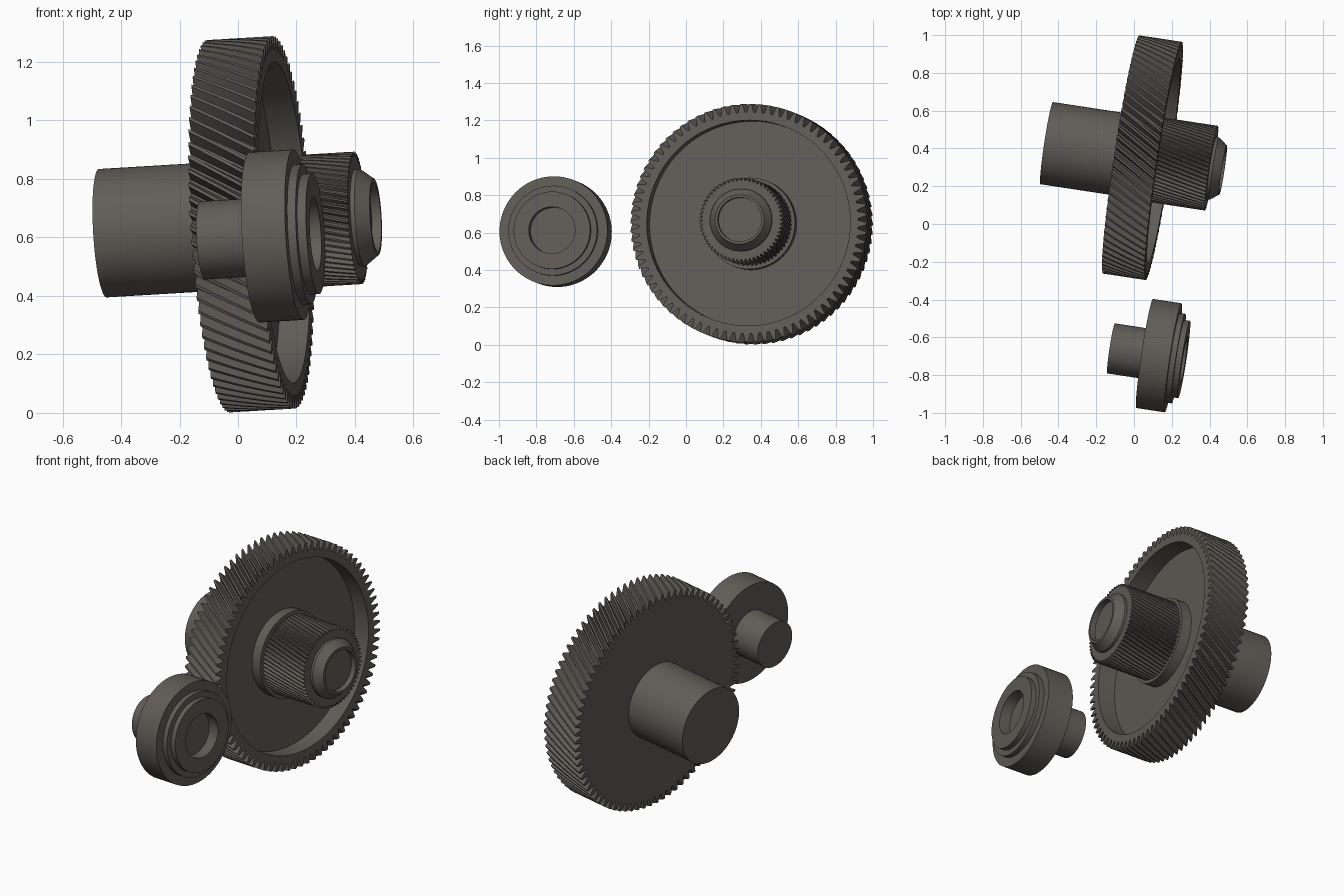
import bpy, bmesh
from math import pi, sin, cos
from mathutils import Vector, Matrix

cube = bpy.data.objects.get("Cube")
if cube:
    bpy.data.objects.remove(cube, do_unlink=True)

# Single dark steel colour
steel = bpy.data.materials.new("dark_steel")
steel.use_nodes = True
steel.diffuse_color = (0.12, 0.11, 0.098, 1)
steel.node_tree.nodes["Principled BSDF"].inputs["Base Color"].default_value = steel.diffuse_color

# Both shafts share one tilted axis; parts are built along local z
AXIS = Vector((1, -0.152, 0.06)).normalized()
TILT = Vector((0, 0, 1)).rotation_difference(AXIS).to_matrix().to_4x4()
GEAR_CENTRE = Vector((0.045, 0.351, 0.645))
PULLEY_CENTRE = Vector((0.132, -0.697, 0.605))


def build(name, rings, centre):
    """Skin a stack of equal-sized point rings and cap both ends."""
    bm = bmesh.new()
    loops = [[bm.verts.new(p) for p in ring] for ring in rings]
    n = len(loops[0])
    for a, b in zip(loops, loops[1:]):
        for i in range(n):
            j = (i + 1) % n
            bm.faces.new((a[i], a[j], b[j], b[i]))
    bm.faces.new(loops[0][::-1])
    bm.faces.new(loops[-1])
    bmesh.ops.recalc_face_normals(bm, faces=bm.faces)
    bm.transform(Matrix.Translation(centre) @ TILT)
    mesh = bpy.data.meshes.new(name)
    bm.to_mesh(mesh)
    bm.free()
    mesh.materials.append(steel)
    obj = bpy.data.objects.new(name, mesh)
    bpy.context.collection.objects.link(obj)
    bpy.ops.object.select_all(action='DESELECT')
    obj.select_set(True)
    bpy.context.view_layer.objects.active = obj
    bpy.ops.object.shade_smooth_by_angle(angle=pi / 7)
    return obj


def circle(r, z, angles):
    return [Vector((r * cos(a), r * sin(a), z)) for a in angles]


def turned(name, profile, centre, sides=96):
    """Lathe a (radius, height) profile."""
    angles = [2 * pi * i / sides for i in range(sides)]
    return build(name, [circle(r, z, angles) for r, z in profile], centre)


def helical_gear(name, teeth, tip, root, z0, z1, twist, recess, centre, slices=8):
    """Twisted toothed body; recess is a (radius, height) path on the front."""
    pitch = 2 * pi / teeth
    shape = [(0, root), (0.2, root), (0.48, tip), (0.72, tip)]
    points = [((k + f) * pitch, r) for k in range(teeth) for f, r in shape]
    rings = []
    for s in range(slices + 1):
        u = s / slices
        z = z0 + (z1 - z0) * u
        turn = twist * (u - 0.5)
        rings.append([Vector((r * cos(a + turn), r * sin(a + turn), z)) for a, r in points])
    angles = [a + twist / 2 for a, r in points]
    rings += [circle(r, z, angles) for r, z in recess]
    return build(name, rings, centre)


# Large helical gear with a recessed web
helical_gear("large_gear", 80, 0.638, 0.592, -0.114, 0.114, 0.22,
             [(0.55, 0.114), (0.55, 0.01)], GEAR_CENTRE)
# Rear shaft and collar on the web
turned("rear_shaft", [(0.22, -0.514), (0.22, -0.1)], GEAR_CENTRE)
turned("web_collar", [(0.245, 0.0), (0.245, 0.07)], GEAR_CENTRE)
# Fine-toothed pinion
helical_gear("pinion", 60, 0.227, 0.211, 0.06, 0.37, 0.33,
             [(0.15, 0.37)], GEAR_CENTRE)
# Tapered nose with a shallow bore
turned("pinion_nose", [(0.167, 0.36), (0.167, 0.385), (0.137, 0.425), (0.132, 0.432),
                       (0.118, 0.432), (0.118, 0.40)], GEAR_CENTRE)

# Separate stepped bearing wheel with stub shaft
turned("bearing_wheel", [(0.292, -0.076), (0.292, 0.076), (0.24, 0.076), (0.24, 0.105),
                         (0.207, 0.105), (0.207, 0.135), (0.125, 0.135), (0.125, 0.07)],
       PULLEY_CENTRE)
turned("bearing_stub", [(0.134, -0.257), (0.134, -0.07)], PULLEY_CENTRE)
